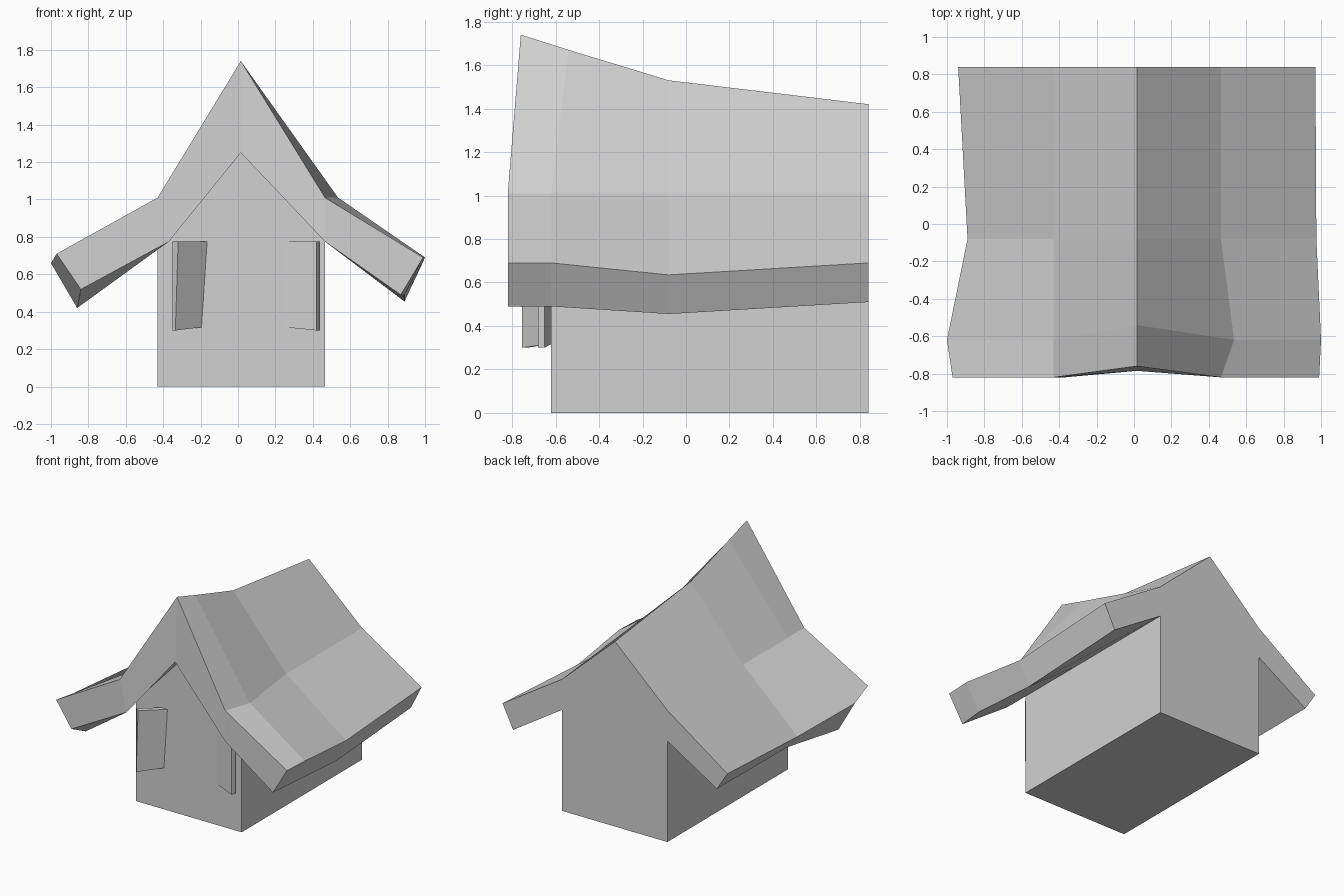
import bpy
import bmesh
from mathutils import Vector

default_cube = bpy.data.objects.get("Cube")
if default_cube:
    bpy.data.objects.remove(default_cube, do_unlink=True)

# One plain grey for the whole building
grey = bpy.data.materials.new("plain_grey")
grey.use_nodes = True
grey.diffuse_color = (0.64, 0.64, 0.64, 1)
grey.node_tree.nodes["Principled BSDF"].inputs["Base Color"].default_value = grey.diffuse_color


def loft(name, sections):
    """Skin matching point rings into a closed, flat-shaded solid."""
    bm = bmesh.new()
    rings = [[bm.verts.new(Vector(point)) for point in ring] for ring in sections]
    count = len(rings[0])
    for ring, following in zip(rings, rings[1:]):
        for i in range(count):
            j = (i + 1) % count
            bm.faces.new((ring[i], ring[j], following[j], following[i]))
    for ring in (rings[0], rings[-1]):
        if count % 2:
            bm.faces.new(ring)
        else:
            # even rings are capped as a strip between upper and lower outline
            for i in range(count // 2 - 1):
                bm.faces.new((ring[i], ring[i + 1], ring[-i - 2], ring[-i - 1]))
    bmesh.ops.recalc_face_normals(bm, faces=bm.faces)
    mesh = bpy.data.meshes.new(name)
    bm.to_mesh(mesh)
    bm.free()
    mesh.materials.append(grey)
    part = bpy.data.objects.new(name, mesh)
    bpy.context.collection.objects.link(part)
    return part


# Shared layout
RIDGE_X = 0.015
WALL_LEFT, WALL_RIGHT = 0.465, -0.43
WALL_FRONT, WALL_BACK = -0.62, 0.84
WALL_TOP, GABLE_TOP = 0.775, 1.25


def wall_outline(y):
    """Five-sided gable outline at one depth."""
    return [(WALL_RIGHT, y, 0), (WALL_RIGHT, y, WALL_TOP), (RIDGE_X, y, GABLE_TOP),
            (WALL_LEFT, y, WALL_TOP), (WALL_LEFT, y, 0)]


loft("gabled_walls", [wall_outline(WALL_FRONT), wall_outline(WALL_BACK)])


def roof_section(y, ridge, right_eave, right_lip, left_eave, left_lip,
                 ridge_y=None, under_y=None, fold_left=WALL_LEFT,
                 under_right=WALL_RIGHT):
    """Bent roof outline: upper surface from right to left, then the underside."""
    ridge_y = y if ridge_y is None else ridge_y
    under_y = y if under_y is None else under_y

    def at(profile_point):
        x, z = profile_point
        return (x, y, z)

    return [at(right_eave), at((WALL_RIGHT, 1.01)), (RIDGE_X, ridge_y, ridge),
            at((fold_left, 1.01)), at(left_eave),
            at(left_lip), at((WALL_LEFT, WALL_TOP)), (RIDGE_X, under_y, GABLE_TOP),
            at((under_right, WALL_TOP)), at(right_lip)]


# Thick sagging roof, rising and leaning out towards the front
loft("sagging_roof", [
    roof_section(y=-0.82, ridge=1.74, ridge_y=-0.76, under_y=-0.785, under_right=-0.37,
                 right_eave=(-0.97, 0.71), right_lip=(-0.84, 0.52),
                 left_eave=(0.99, 0.69), left_lip=(0.87, 0.49)),
    roof_section(y=WALL_FRONT, ridge=1.67, ridge_y=-0.54, fold_left=0.535,
                 right_eave=(-1, 0.66), right_lip=(-0.86, 0.42),
                 left_eave=(1, 0.69), left_lip=(0.89, 0.49)),
    roof_section(y=-0.08, ridge=1.53,
                 right_eave=(-0.89, 0.58), right_lip=(-0.81, 0.48),
                 left_eave=(0.975, 0.635), left_lip=(0.89, 0.455)),
    roof_section(y=WALL_BACK, ridge=1.42,
                 right_eave=(-0.94, 0.66), right_lip=(-0.85, 0.52),
                 left_eave=(0.97, 0.69), left_lip=(0.88, 0.51)),
])


def shutter(name, hinge, tip, tip_back, hinge_back, taper):
    """Leaning board hinged inside the front wall; its foot shifts by taper."""
    top, foot, hinge_foot = 0.775, 0.3, 0.317
    corners = (hinge, tip, tip_back, hinge_back)
    feet = (hinge_foot, foot, foot, hinge_foot)
    shifts = (taper, taper / 2, 0, taper)
    lower = [(x + shift, y, z) for (x, y), z, shift in zip(corners, feet, shifts)]
    upper = [(x, y, top) for x, y in corners]
    return loft(name, [lower, upper])


# Window shutters: one swung well open, the other barely ajar
shutter("right_shutter", hinge=(-0.165, WALL_FRONT), tip=(-0.32, -0.755),
        tip_back=(-0.35, -0.73), hinge_back=(-0.22, WALL_FRONT), taper=-0.03)
shutter("left_shutter", hinge=(0.25, WALL_FRONT), tip=(0.42, -0.68),
        tip_back=(0.435, -0.65), hinge_back=(0.36, WALL_FRONT), taper=0)
